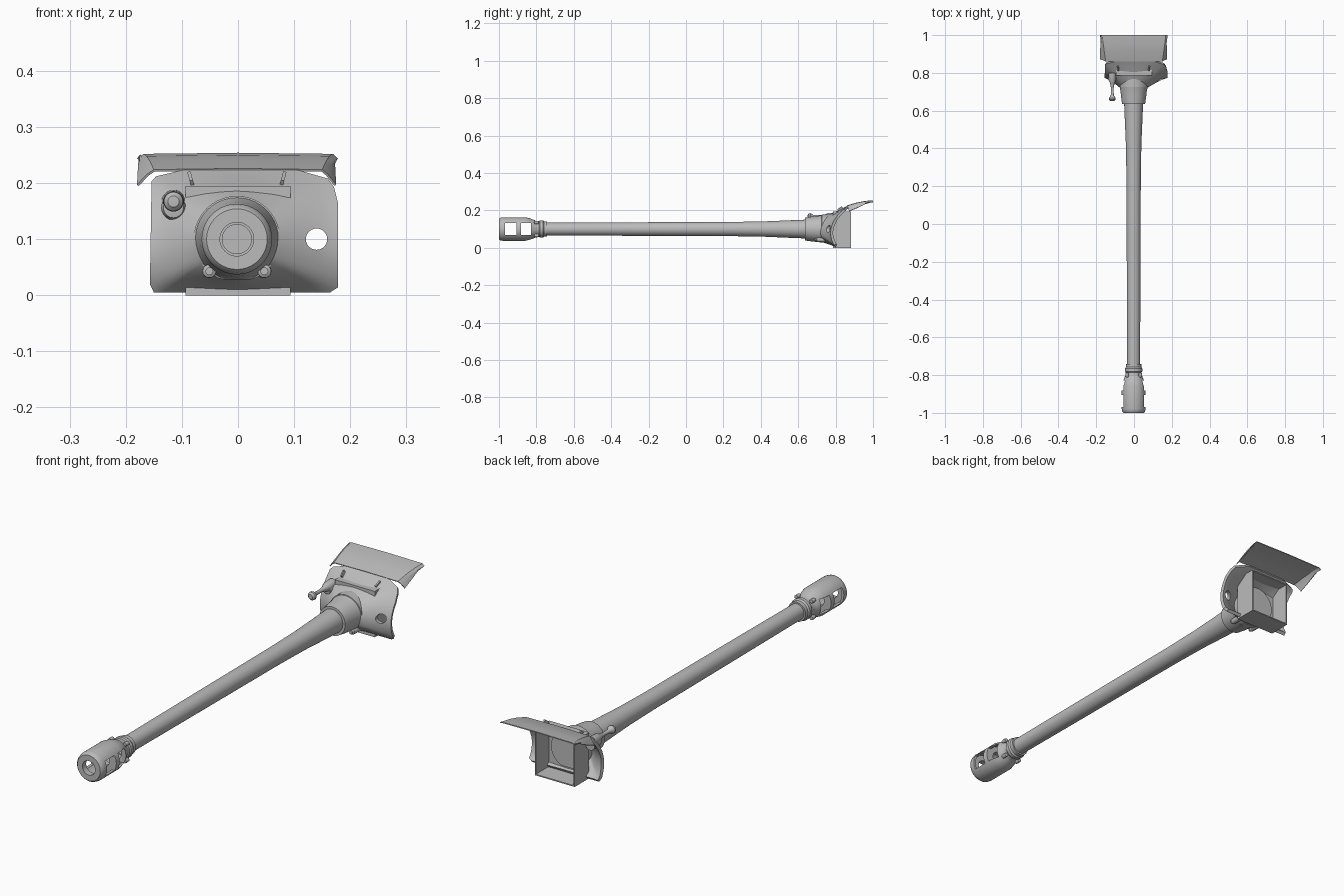
import bpy, bmesh, math
from mathutils import Vector

if "Cube" in bpy.data.objects:
    bpy.data.objects.remove(bpy.data.objects["Cube"])

AX, AZ = -0.002, 0.1          # barrel axis
grey = bpy.data.materials.new("plain_grey")
grey.diffuse_color = (0.5, 0.5, 0.5, 1)
grey.use_nodes = True
grey.node_tree.nodes["Principled BSDF"].inputs["Base Color"].default_value = grey.diffuse_color


def make(name, bm, mat=True):
    bmesh.ops.remove_doubles(bm, verts=bm.verts, dist=1e-5)
    bmesh.ops.recalc_face_normals(bm, faces=bm.faces)
    me = bpy.data.meshes.new(name)
    bm.to_mesh(me)
    bm.free()
    ob = bpy.data.objects.new(name, me)
    bpy.context.collection.objects.link(ob)
    if mat:
        me.materials.append(grey)
    return ob


def activate(ob):
    bpy.ops.object.select_all(action='DESELECT')
    ob.select_set(True)
    bpy.context.view_layer.objects.active = ob


def smooth(ob, angle=32):
    activate(ob)
    bpy.ops.object.shade_smooth_by_angle(angle=math.radians(angle))
    return ob


def loft(name, rings, closed=False):
    """Bridge rings of points; closed joins the last ring to the first."""
    bm = bmesh.new()
    vs = [[bm.verts.new(p) for p in r] for r in rings]
    pairs = list(zip(vs, vs[1:])) + ([(vs[-1], vs[0])] if closed else [])
    for a, b in pairs:
        n = len(a)
        for i in range(n):
            j = (i + 1) % n
            bm.faces.new((a[i], a[j], b[j], b[i]))
    bmesh.ops.dissolve_degenerate(bm, dist=1e-6, edges=bm.edges)
    return make(name, bm)


def lathe(name, prof, x=AX, z=AZ, n=40, closed=False, floor=-1):
    """Turn (radius, y) points about an axis parallel to y."""
    ang = [2 * math.pi * i / n for i in range(n)]
    return loft(name, [[(x + r * math.cos(a), y, max(floor, z + r * math.sin(a)))
                        for a in ang] for r, y in prof], closed)


def box(name, lo, hi, mat=True):
    bm = bmesh.new()
    bmesh.ops.create_cube(bm, size=1)
    for v in bm.verts:
        v.co = Vector([(a + b) / 2 + c * (b - a) for a, b, c in zip(lo, hi, v.co)])
    return make(name, bm, mat)


def apply(ob, kind, **kw):
    m = ob.modifiers.new(kind, kind)
    for k, v in kw.items():
        setattr(m, k, v)
    activate(ob)
    bpy.ops.object.modifier_apply(modifier=m.name)


def cut(ob, cutter):
    apply(ob, 'BOOLEAN', object=cutter, operation='DIFFERENCE', solver='EXACT')
    bpy.data.objects.remove(cutter)


# Barrel with bore recess
smooth(lathe("barrel", [(0, -.70), (.026, -.70), (.026, -.78), (.034, -.78),
                        (.036, -.3), (.038, .25), (.041, .42), (.047, .56),
                        (.051, .66), (0, .66)]))

# Hollow muzzle brake with two chambers and side windows
brake = lathe("muzzle_brake", [
    (.030, -1), (.054, -1), (.060, -.993), (.063, -.98), (.063, -.86), (.058, -.838),
    (.047, -.808), (.042, -.80), (.042, -.785), (.046, -.780), (.046, -.765),
    (.041, -.758), (.041, -.742), (.030, -.742), (.030, -.825), (.050, -.835),
    (.053, -.882), (.030, -.882), (.030, -.905), (.053, -.905), (.053, -.975),
    (.030, -.975)], closed=True)
for y0, y1 in ((-.968, -.905), (-.882, -.828)):
    cut(brake, box("window_cutter", (-.2, y0, .068), (.2, y1, .132), False))
smooth(brake)

# Clamp bolts around the brake neck
for i in range(4):
    a = math.pi / 4 + i * math.pi / 2
    smooth(lathe("neck_bolt", [(0, -.812), (.008, -.81), (.009, -.80), (.008, -.788), (0, -.786)],
                 AX + .05 * math.cos(a), AZ + .05 * math.sin(a), 12))

# Barrel sleeve, flattened underneath, with two lower lugs
smooth(lathe("barrel_sleeve", [(.049, .636), (.061, .636), (.066, .67), (.069, .70),
                               (.074, .725), (.077, .726), (.077, .80), (0, .80)], floor=.028))
for s in (-1, 1):
    smooth(lathe("sleeve_lug", [(0, .69), (.007, .69), (.007, .697), (.012, .70), (.013, .77), (0, .77)],
                 AX + s * .049, .043, 14))

# Curved mantlet plate, blended from the sleeve to its outline
corners = [(-.09, .225), (-.146, .212), (-.154, .203), (-.157, .02), (-.150, .005), (0, .004),
           (.164, .005), (.178, .014), (.178, .165), (.171, .193), (.160, .208), (.10, .225)]
outline = []
for (x0, z0), (x1, z1) in zip(corners, corners[1:] + corners[:1]):
    k = max(1, round(math.hypot(x1 - x0, z1 - z0) / .016))
    outline += [(x0 + (x1 - x0) * i / k, z0 + (z1 - z0) * i / k) for i in range(k)]
rings = []
for step in range(9):
    t = step / 8
    ring = []
    for ox, oz in outline:
        a = math.atan2(oz - AZ, ox - AX)
        x = (AX + .07 * math.cos(a)) * (1 - t) + ox * t
        z = (AZ + .07 * math.sin(a)) * (1 - t) + oz * t
        ring.append((x, .773 + 4.3 * (z - .08) ** 2 - .055 * (1 - t) ** 1.3, z))
    rings.append(ring)
mantlet = loft("mantlet_plate", rings)
# thicken backwards
if sum(p.normal.y for p in mantlet.data.polygons) > 0:
    mantlet.data.flip_normals()
apply(mantlet, 'SOLIDIFY', thickness=.014, offset=-1)
cut(mantlet, lathe("sight_cutter", [(0, .6), (.019, .6), (.019, .95), (0, .95)], .14, .1, 28))
smooth(mantlet)

# Open box behind the mantlet
bm = bmesh.new()
bx, z0, z1 = .094, 0, .195
loop = [(-bx, z0), (bx, z0), (bx, z1), (-bx, z1)]
inner = [(-bx + .005, z0 + .005), (bx - .005, z0 + .005), (bx - .005, z1 - .005), (-bx + .005, z1 - .005)]
bm.free()
rear_box = loft("rear_box", [[(0, .795, .1)] * 4, [(x, .795, z) for x, z in inner],
                             [(x, .882, z) for x, z in inner], [(x, .882, z) for x, z in loop],
                             [(x, .785, z) for x, z in loop], [(0, .785, .1)] * 4])

# Rear cover flap with folded side wings
bm = bmesh.new()
rows = []
for y, z, half, drop_y, drop_z, drop_x in (
        (.86, .224, .150, .872, .197, .178), (.91, .239, .157, .92, .216, .177),
        (.955, .248, .163, .96, .234, .176), (1.0, .252, .168, 1.0, .249, .174)):
    row = [(-drop_x - .002, drop_y, drop_z), (-half - .012, (y + drop_y) / 2, z - .008), (-half, y, z),
           (-.08, y, z + .001), (0, y, z + .002), (.08, y, z + .001), (half, y, z),
           (half + .010, (y + drop_y) / 2, z - .008), (drop_x - .003, drop_y, drop_z)]
    rows.append([bm.verts.new(p) for p in row])
for a, b in zip(rows, rows[1:]):
    for i in range(len(a) - 1):
        bm.faces.new((a[i], a[i + 1], b[i + 1], b[i]))
flap = make("cover_flap", bm)
if sum(p.normal.z for p in flap.data.polygons) < 0:
    flap.data.flip_normals()
apply(flap, 'SOLIDIFY', thickness=.004, offset=-1)
smooth(flap, 25)

# Knobbed post on the left side of the mantlet
smooth(lathe("post_knob", [(0, .650), (.010, .651), (.017, .658), (.018, .666), (.013, .674),
                           (.008, .682), (.007, .72), (.012, .745), (.019, .76), (.021, .80), (0, .80)],
             -.115, .167, 20))
smooth(lathe("post_base", [(0, .755), (.018, .758), (.022, .77), (.022, .81), (0, .81)], -.115, .156, 20))

# Small lifting lugs on top of the mantlet
for s in (-1, 1):
    lug = box("lifting_lug", (-.003, -.014, -.007), (.003, .014, .007))
    lug.location = (AX + s * .082, .825, .207)
    lug.rotation_euler = (math.radians(35), s * math.radians(15), 0)
